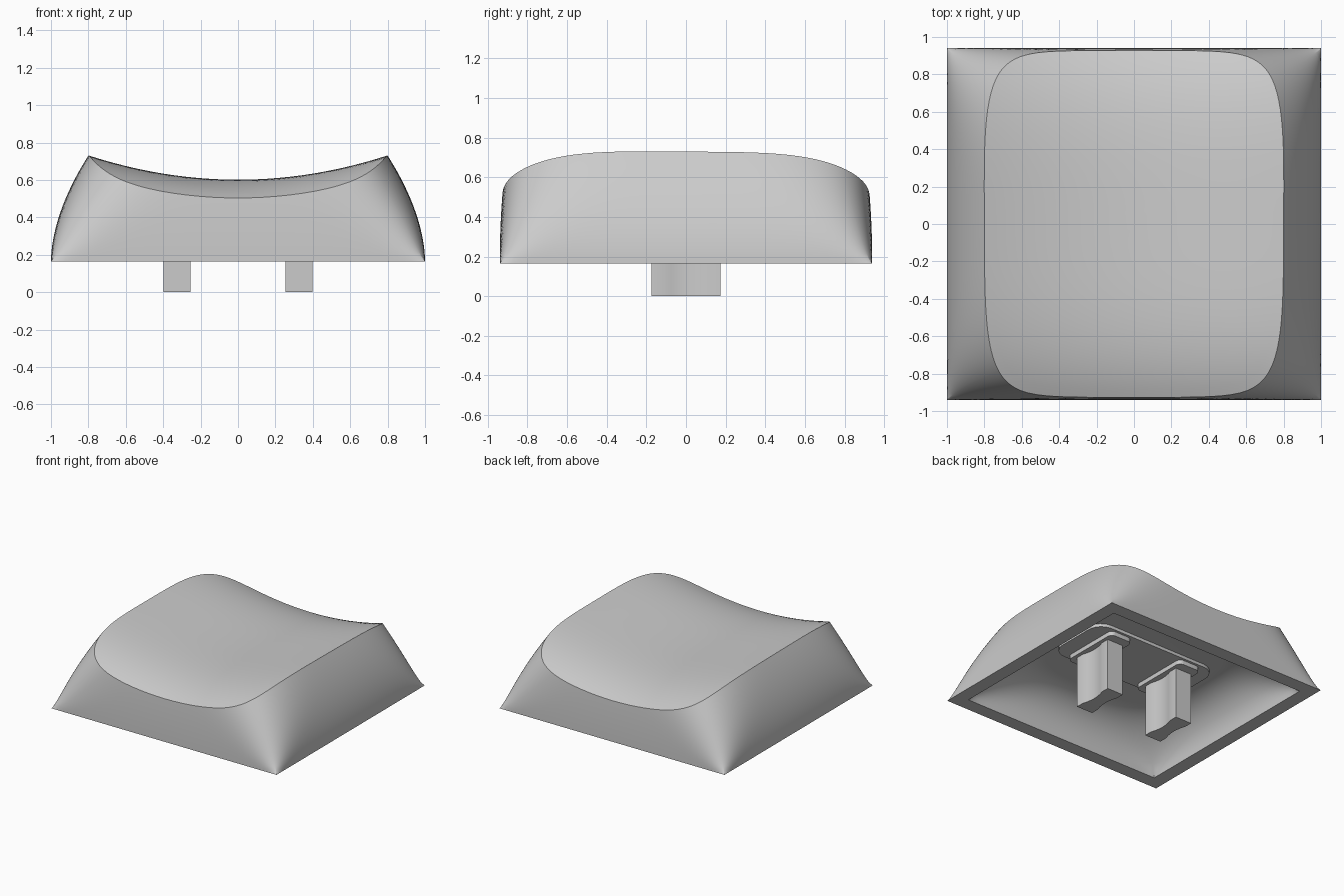
import bpy, bmesh, math

if "Cube" in bpy.data.objects:
    bpy.data.objects.remove(bpy.data.objects["Cube"])

BASE, TOP = 0.165, 0.73
EDGE = 40          # segments along each side
ROWS = 20          # rows up the wall and across the dish

grey = bpy.data.materials.new("plain grey")
grey.use_nodes = True
grey.diffuse_color = (0.6, 0.6, 0.6, 1)
grey.node_tree.nodes["Principled BSDF"].inputs["Base Color"].default_value = (0.6, 0.6, 0.6, 1)


def finish(bm, name, angle=30):
    bmesh.ops.recalc_face_normals(bm, faces=bm.faces)
    mesh = bpy.data.meshes.new(name)
    bm.to_mesh(mesh)
    bm.free()
    mesh.materials.append(grey)
    obj = bpy.data.objects.new(name, mesh)
    bpy.context.collection.objects.link(obj)
    bpy.ops.object.select_all(action='DESELECT')
    obj.select_set(True)
    bpy.context.view_layer.objects.active = obj
    bpy.ops.object.shade_smooth_by_angle(angle=math.radians(angle))
    return obj


def square_directions():
    """Points around the unit square, closer together near the corners."""
    pts = []
    for side in range(4):
        for i in range(EDGE):
            v = math.sin(math.pi / 2 * (2 * i / EDGE - 1))
            p = (1, v)
            for _ in range(side):
                p = (-p[1], p[0])
            pts.append(p)
    return pts


def squircle(p, hx, hy, g):
    """Square with half sizes hx, hy; g rounds the corners (0 is sharp)."""
    k = 1.0
    if g > 0.01:
        k = (abs(p[0]) ** (1 / g) + abs(p[1]) ** (1 / g)) ** -g
    return p[0] * hx * k, p[1] * hy * k


def wall(p, z):
    """Outer wall: curved in towards the top, corners softening with height."""
    t = max(0, (z - BASE) / (TOP - BASE))
    return squircle(p, 1 - 0.2 * t ** 1.8, 0.94 - 0.035 * t ** 2, 0.24 * t ** 0.7)


def dish(x, y):
    """Scooped finger surface that rolls off to front and back."""
    return 0.6 + 0.203 * x * x - 0.105 * (y / 0.93) ** 4 - 0.008 * y


def rim_height(p):
    lo, hi = BASE, 0.8
    for _ in range(40):
        mid = (lo + hi) / 2
        if mid < dish(*wall(p, mid)):
            lo = mid
        else:
            hi = mid
    return lo


# Cap shell: cavity, bottom edge, outer wall and dished top as one skin
dirs = square_directions()
rims = [rim_height(p) for p in dirs]
rings = []
ROOF = 0.475
for i in range(1, 13):                       # cavity, from the roof outward
    a = i / 12 * math.pi / 2
    hx, hy = 0.58 + 0.31 * math.sin(a), 0.54 + 0.29 * math.sin(a)
    z = BASE + (ROOF - BASE) * math.cos(a)
    rings.append([(*squircle(p, hx, hy, 0.3 * math.cos(a)), z) for p in dirs])
rings.insert(0, [(*squircle(p, 0.58, 0.54, 0.3), ROOF) for p in dirs])
for i in range(ROWS + 1):                    # outer wall
    t = i / ROWS
    ring = []
    for p, r in zip(dirs, rims):
        z = BASE + (r - BASE) * t
        ring.append((*wall(p, z), z))
    rings.append(ring)
edge_ring = rings[-1]
for i in range(1, ROWS):                     # dish
    k = 1 - i / ROWS
    rings.append([(x * k, y * k, dish(x * k, y * k)) for x, y, _ in edge_ring])

bm = bmesh.new()
loops = [[bm.verts.new(c) for c in ring] for ring in rings]
n = len(dirs)
for a, b in zip(loops, loops[1:]):
    for i in range(n):
        j = (i + 1) % n
        bm.faces.new((a[i], a[j], b[j], b[i]))
bm.faces.new(loops[0])
centre = bm.verts.new((0, 0, dish(0, 0)))
for i in range(n):
    bm.faces.new((loops[-1][i], loops[-1][(i + 1) % n], centre))
finish(bm, "cap_shell")


def prism(name, outline, z0, z1):
    bm = bmesh.new()
    face = bm.faces.new([bm.verts.new((x, y, z0)) for x, y in outline])
    out = bmesh.ops.extrude_face_region(bm, geom=[face])
    for v in out["geom"]:
        if isinstance(v, bmesh.types.BMVert):
            v.co.z = z1
    return finish(bm, name)


def rounded(cx, hx, hy, r):
    pts = []
    for q in range(4):
        sx, sy = (1, -1, -1, 1)[q], (1, 1, -1, -1)[q]
        for i in range(7):
            a = math.pi / 2 * (q + i / 6)
            pts.append((cx + sx * (hx - r) + r * math.cos(a), sy * (hy - r) + r * math.sin(a)))
    return pts


# Raised plate under the roof
prism("stem_plate", rounded(0, 0.56, 0.27, 0.12), 0.45, 0.5)

# Two stems with shallow grooves in their broad faces, each in a low collar
for side, cx in (("right", -0.327), ("left", 0.327)):
    edge = [(0.072, -0.175), (0.072, -0.11)]
    edge += [(0.052 + 0.02 * (y / 0.11) ** 2, y) for y in (-0.075, -0.035, 0, 0.035, 0.075)]
    edge += [(0.072, 0.11), (0.072, 0.175)]
    outline = edge + [(-x, -y) for x, y in edge]
    prism(side + "_stem", [(cx + x, y) for x, y in outline], 0, 0.5)
    prism(side + "_collar", rounded(cx, 0.1, 0.25, 0.04), 0.415, 0.46)
